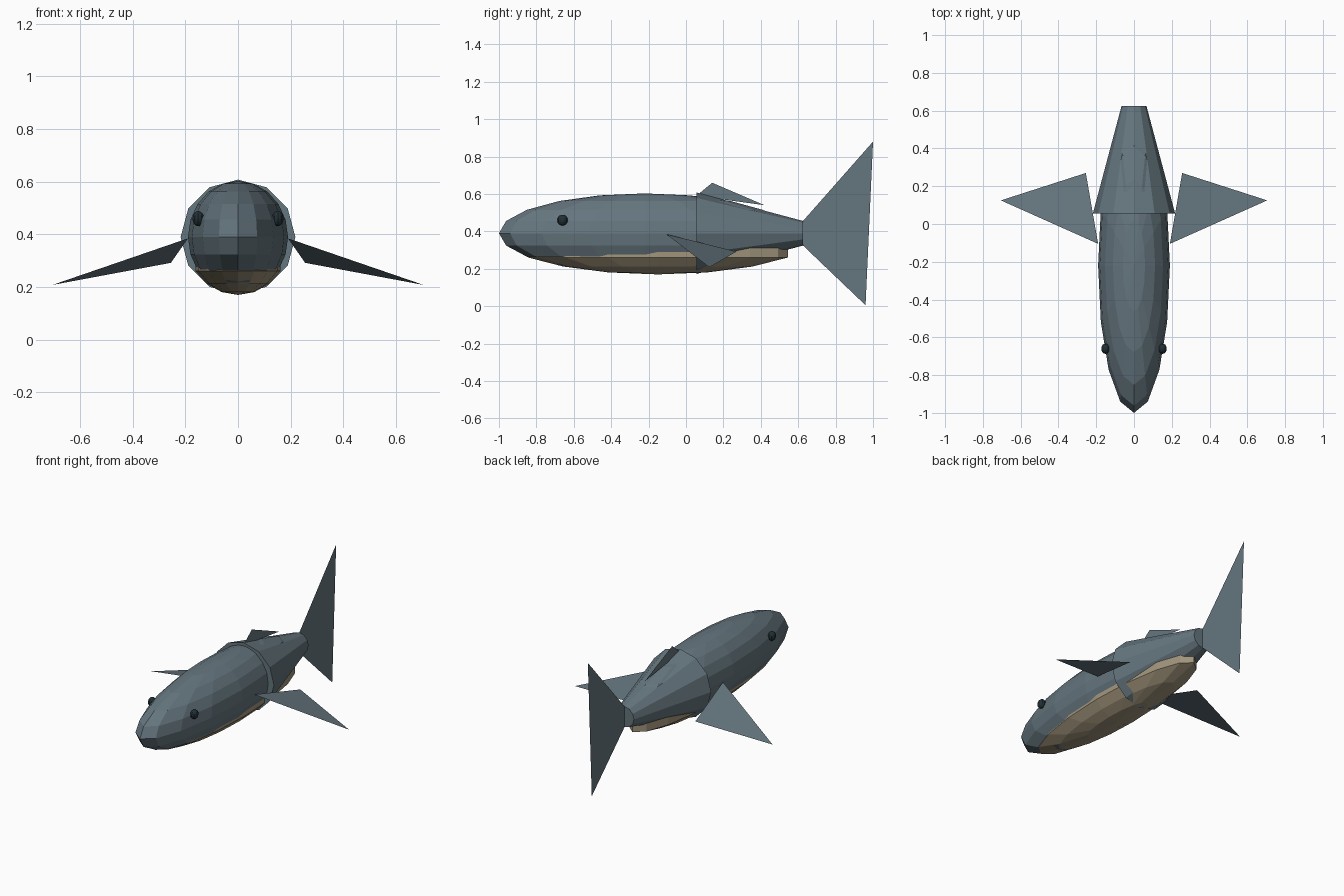
import bpy, bmesh, math
from mathutils import Matrix, Vector

if "Cube" in bpy.data.objects:
    bpy.data.objects.remove(bpy.data.objects["Cube"])


def material(name, rgb):
    m = bpy.data.materials.new(name)
    m.diffuse_color = (*rgb, 1)
    m.use_nodes = True
    m.node_tree.nodes["Principled BSDF"].inputs["Base Color"].default_value = m.diffuse_color
    return m


GREY = material("slate_grey", (0.13, 0.18, 0.21))
TAN = material("belly_tan", (0.36, 0.30, 0.20))
DARK = material("eye_black", (0.015, 0.03, 0.038))
AXIS_Z = 0.39  # height of the body's centre line


def finish(name, bm, mat):
    me = bpy.data.meshes.new(name)
    bm.to_mesh(me)
    bm.free()
    me.materials.append(mat)
    ob = bpy.data.objects.new(name, me)
    bpy.context.collection.objects.link(ob)
    return ob


def ellipsoid(centre, radii, segments, rings):
    bm = bmesh.new()
    bmesh.ops.create_uvsphere(bm, u_segments=segments, v_segments=rings, radius=1)
    bmesh.ops.transform(bm, verts=bm.verts,
                        matrix=Matrix.Translation(centre) @ Matrix.Diagonal((*radii, 1)))
    return bm


def flat_fin(name, points):
    bm = bmesh.new()
    bm.faces.new([bm.verts.new(p) for p in points])
    bmesh.ops.triangulate(bm, faces=bm.faces[:])
    return finish(name, bm, GREY)


# Body
finish("body", ellipsoid((0, -0.22, AXIS_Z), (0.19, 0.78, 0.213), 16, 10), GREY)

# Belly: lower bowl of an ellipsoid, with a short upright rim
bm = ellipsoid((0, -0.15, AXIS_Z), (0.20, 0.86, 0.22), 16, 10)
bmesh.ops.delete(bm, geom=[v for v in bm.verts if v.co.z > 0.29], context='VERTS')
rim = [e for e in bm.edges if e.is_boundary]
new = bmesh.ops.extrude_edge_only(bm, edges=rim)["geom"]
for v in new:
    if isinstance(v, bmesh.types.BMVert):
        v.co.z = 0.312
bmesh.ops.recalc_face_normals(bm, faces=bm.faces[:])
low = min(bm.faces, key=lambda f: f.calc_center_median().z)
if low.normal.z > 0:
    bmesh.ops.reverse_faces(bm, faces=bm.faces[:])
finish("belly", bm, TAN)

# Tapered tail section
bm = bmesh.new()
bmesh.ops.create_cone(bm, cap_ends=True, segments=12, radius1=0.218, radius2=0.066, depth=0.57)
bmesh.ops.transform(bm, verts=bm.verts,
                    matrix=Matrix.Translation((0, 0.34, AXIS_Z)) @ Matrix.Rotation(-math.pi / 2, 4, 'X'))
finish("tail_section", bm, GREY)

# Flat fins
flat_fin("tail_fin", [(0, 0.625, 0.455), (0, 0.625, 0.325), (0, 0.96, 0.005),
                      (0, 0.88, 0.39), (0, 1.0, 0.88)])
flat_fin("dorsal_fin", [(0, 0.055, 0.59), (0, 0.42, 0.54), (0, 0.14, 0.66)])

# Side fins and eyes, mirrored
for side, s in (("right", 1), ("left", -1)):
    pts = [(s * 0.19, -0.105, 0.385), (s * 0.705, 0.125, 0.208), (s * 0.255, 0.27, 0.292)]
    flat_fin(side + "_side_fin", pts[::s])
    finish(side + "_eye", ellipsoid((s * 0.151, -0.66, 0.46), (0.023, 0.028, 0.029), 10, 8), DARK)
